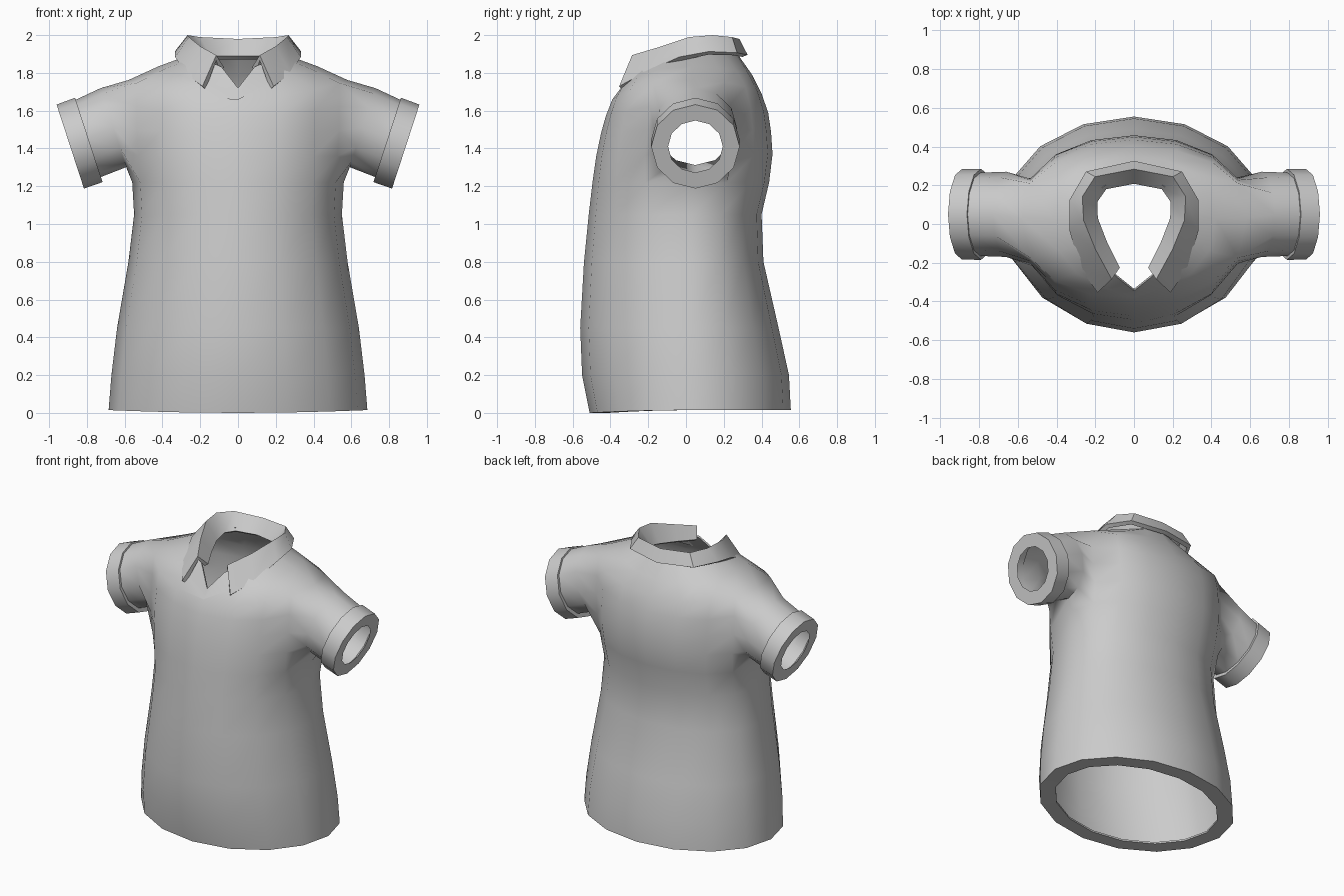
import bpy
import bmesh
from math import sin, cos, pi, radians
from mathutils import Vector

cube = bpy.data.objects.get("Cube")
if cube:
    bpy.data.objects.remove(cube)

cloth = bpy.data.materials.new("light grey cloth")
cloth.use_nodes = True
grey = (0.6, 0.6, 0.6, 1)
cloth.diffuse_color = grey
cloth.node_tree.nodes["Principled BSDF"].inputs["Base Color"].default_value = grey


def finish(name, bm, thickness=0, offset=-1, angle=40):
    """Turn a bmesh into a smooth shaded cloth object, optionally thickened."""
    mesh = bpy.data.meshes.new(name)
    bm.to_mesh(mesh)
    bm.free()
    obj = bpy.data.objects.new(name, mesh)
    bpy.context.collection.objects.link(obj)
    mesh.materials.append(cloth)
    bpy.ops.object.select_all(action="DESELECT")
    obj.select_set(True)
    bpy.context.view_layer.objects.active = obj
    if thickness:
        solid = obj.modifiers.new("thickness", "SOLIDIFY")
        solid.thickness = thickness
        solid.offset = offset
        bpy.ops.object.modifier_apply(modifier=solid.name)
    bpy.ops.object.shade_smooth_by_angle(angle=radians(angle))


def sleeve_ring(side, x, z, radius, count=12):
    """Points of a ring across the drooping sleeve, starting under the arm at the front."""
    up = Vector((0.31 * side, 0, 0.95))
    centre = Vector((x * side, 0.05, z))
    for k in range(count):
        a = 2 * pi * (k - 1) / count - pi / 2
        yield centre + radius * (cos(a) * Vector((0, 1, 0)) + sin(a) * up)


# Torso from the turned-in hem to the neck:
# half width, front y, back y, z at the side, front and back, roundness
N = 16
MID = 0.03
rings = [
    (0.58, -0.41, 0.45, 0.015, 0, 0.015, 1),
    (0.685, -0.51, 0.555, 0.015, 0, 0.015, 1),
    (0.67, -0.55, 0.545, 0.2, 0.2, 0.2, 1),
    (0.64, -0.56, 0.49, 0.45, 0.45, 0.45, 1),
    (0.58, -0.54, 0.41, 0.8, 0.8, 0.8, 0.95),
    (0.55, -0.515, 0.40, 1.05, 1.05, 1.05, 0.9),
    (0.56, -0.495, 0.44, 1.22, 1.22, 1.22, 0.8),
    (0.57, -0.475, 0.458, 1.36, 1.36, 1.37, 0.75),
    (0.58, -0.45, 0.45, 1.5, 1.48, 1.49, 0.75),
    (0.58, -0.425, 0.435, 1.63, 1.57, 1.59, 0.75),
    (0.58, -0.39, 0.40, 1.762, 1.66, 1.69, 0.75),
    (0.42, -0.35, 0.35, 1.835, 1.73, 1.79, 0.85),
    (0.23, -0.30, 0.255, 1.905, 1.82, 1.925, 1),
]
bm = bmesh.new()
grid = []
for width, front, back, zs, zf, zb, power in rings:
    row = []
    for j in range(N):
        a = 2 * pi * j / N
        c = cos(a)
        reach = front if c > 0 else back
        y = MID + (reach - MID) * abs(c) ** power
        z = zs + ((zf if c > 0 else zb) - zs) * c * c
        row.append(bm.verts.new((width * sin(a), y, z)))
    grid.append(row)
# Notch at the throat
grid[-1][0].co = (0, -0.345, 1.72)
grid[-2][0].co = (0, -0.38, 1.66)

# Skin the torso, leaving the armholes open
LOW, HIGH = 6, 10
for r in range(len(rings) - 1):
    for j in range(N):
        if LOW <= r < HIGH and j in (3, 4, 11, 12):
            continue
        k = (j + 1) % N
        bm.faces.new((grid[r][j], grid[r][k], grid[r + 1][k], grid[r + 1][j]))

# Sleeves grow out of the armholes
armhole = [(LOW, 3), (LOW, 4)] + [(r, 5) for r in range(LOW, HIGH + 1)]
armhole += [(HIGH, 4)] + [(r, 3) for r in range(HIGH, LOW, -1)]
for side in (1, -1):
    loop = [grid[r][j if side > 0 else N - j] for r, j in armhole]
    for x, z, radius in ((0.66, 1.51, 0.22), (0.80, 1.45, 0.215), (0.87, 1.425, 0.215)):
        new = [bm.verts.new(p) for p in sleeve_ring(side, x, z, radius)]
        for i in range(12):
            k = (i + 1) % 12
            quad = (loop[i], loop[k], new[k], new[i])
            bm.faces.new(quad if side > 0 else quad[::-1])
        loop = new
bm.normal_update()
finish("shirt_body", bm, 0.012, -1, 75)

# Turned-up cuffs: closed bands around the sleeve ends
for side, name in ((1, "left_cuff"), (-1, "right_cuff")):
    bm = bmesh.new()
    band = [(0.79, 1.445, 0.2), (0.79, 1.445, 0.235), (0.888, 1.41, 0.234), (0.888, 1.41, 0.145),
            (0.86, 1.42, 0.2)]
    loops = [[bm.verts.new(p) for p in sleeve_ring(side, *b)] for b in band]
    for a, b in zip(loops, loops[1:] + loops[:1]):
        for i in range(12):
            k = (i + 1) % 12
            bm.faces.new((a[i], a[k], b[k], b[i]))
    bmesh.ops.recalc_face_normals(bm, faces=bm.faces)
    finish(name, bm)

# Folded collar: leaf edge, fold and stand at stations from throat to nape
stations = [
    ((0.18, -0.345, 1.72), (0.115, -0.28, 1.88), (0.085, -0.23, 1.82)),
    ((0.27, -0.22, 1.79), (0.2, -0.13, 1.925), (0.15, -0.1, 1.84)),
    ((0.322, -0.03, 1.875), (0.26, 0.02, 1.975), (0.2, 0.03, 1.86)),
    ((0.322, 0.12, 1.905), (0.265, 0.14, 1.985), (0.2, 0.12, 1.88)),
    ((0.24, 0.26, 1.9), (0.2, 0.24, 1.975), (0.15, 0.19, 1.88)),
    ((0, 0.312, 1.89), (0, 0.28, 1.965), (0, 0.22, 1.88)),
]
mirrored = [[(-x, y, z) for x, y, z in s] for s in stations[-2::-1]]
bm = bmesh.new()
strip = [[bm.verts.new(p) for p in s] for s in stations + mirrored]
for a, b in zip(strip, strip[1:]):
    for i in range(2):
        bm.faces.new((a[i], b[i], b[i + 1], a[i + 1]))
bm.normal_update()
finish("collar", bm, 0.03, 0, 40)
